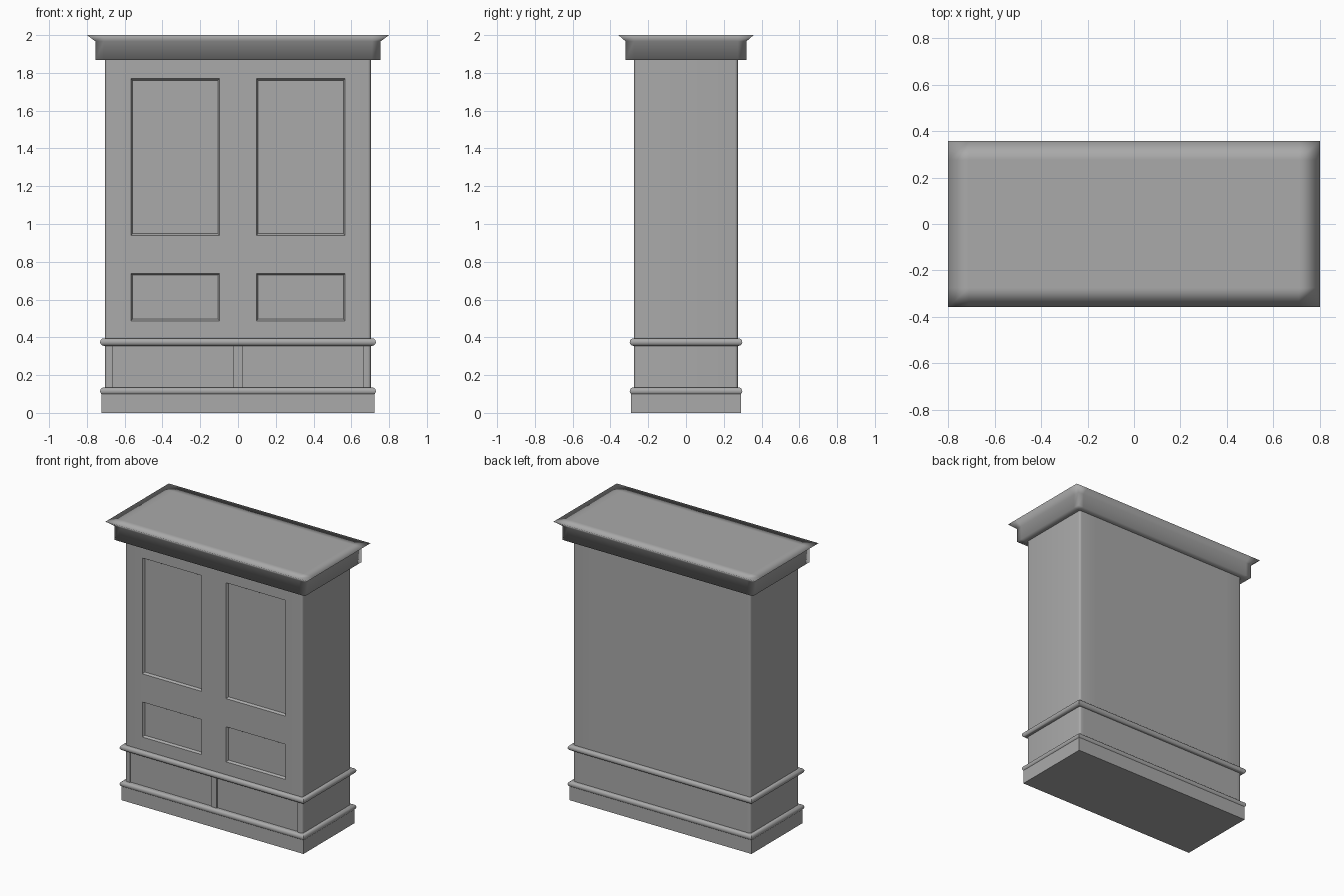
import bpy
import bmesh
import math
from mathutils import Vector

if "Cube" in bpy.data.objects:
    bpy.data.objects.remove(bpy.data.objects["Cube"], do_unlink=True)

grey = bpy.data.materials.new("painted grey")
grey.use_nodes = True
colour = (0.4, 0.4, 0.4, 1)
grey.diffuse_color = colour
grey.node_tree.nodes["Principled BSDF"].inputs["Base Color"].default_value = colour


def finish(bm, name, angle=40):
    bmesh.ops.recalc_face_normals(bm, faces=bm.faces)
    mesh = bpy.data.meshes.new(name)
    bm.to_mesh(mesh)
    bm.free()
    mesh.materials.append(grey)
    obj = bpy.data.objects.new(name, mesh)
    bpy.context.collection.objects.link(obj)
    bpy.ops.object.select_all(action="DESELECT")
    obj.select_set(True)
    bpy.context.view_layer.objects.active = obj
    bpy.ops.object.shade_smooth_by_angle(angle=math.radians(angle))
    return obj


def cut(bm, axis, places):
    normal = Vector([float(i == axis) for i in range(3)])
    for p in places:
        geom = bm.verts[:] + bm.edges[:] + bm.faces[:]
        bmesh.ops.bisect_plane(bm, geom=geom, plane_co=normal * p, plane_no=normal)


def loft(rings):
    """Stack rectangles given as (half width, half depth, height)."""
    bm = bmesh.new()
    loops = [[bm.verts.new((sx * w, sy * d, z))
              for sx, sy in ((-1, -1), (1, -1), (1, 1), (-1, 1))] for w, d, z in rings]
    for a, b in zip(loops, loops[1:]):
        for i in range(4):
            j = (i + 1) % 4
            bm.faces.new((a[i], a[j], b[j], b[i]))
    bm.faces.new(loops[0])
    bm.faces.new(loops[-1])
    return bm


def carcass(name, z0, z1, columns, rows, thickness, depth):
    """Box with rounded uprights and sunk panels on the front."""
    w, d = 0.703, 0.274
    bm = loft([(w, d, z0), (w, d, z1)])
    uprights = [e for e in bm.edges if abs(e.verts[0].co.z - e.verts[1].co.z) > 0.01]
    bmesh.ops.bevel(bm, geom=uprights, offset=0.015, segments=4, profile=0.5, affect="EDGES")
    cut(bm, 0, [x for c in columns for x in c])
    cut(bm, 2, [z for r in rows for z in r])
    bmesh.ops.recalc_face_normals(bm, faces=bm.faces)
    panels = []
    for f in bm.faces:
        c = f.calc_center_median()
        if (f.normal.y < -0.99 and any(a < c.x < b for a, b in columns)
                and any(a < c.z < b for a, b in rows)):
            panels.append(f)
    bmesh.ops.inset_individual(bm, faces=panels, thickness=thickness, depth=-depth)
    return finish(bm, name)


# Plinth
finish(loft([(0.722, 0.29, 0), (0.722, 0.29, 0.105)]), "plinth")

# Drawer section with two recessed drawer fronts
carcass("drawer_section", 0.1, 0.38, [(-0.665, -0.023), (0.023, 0.665)],
        [(0.125, 0.365)], 0.001, 0.008)

# Upper cupboard with tall and short door panels
carcass("cupboard", 0.37, 1.88, [(-0.567, -0.097), (0.097, 0.567)],
        [(0.487, 0.738), (0.94, 1.77)], 0.013, 0.016)

# Half-round mouldings
for name, middle in (("lower_moulding", 0.115), ("upper_moulding", 0.375)):
    r = 0.02
    rings = []
    for i in range(9):
        a = math.pi * (i / 8 - 0.5)
        swell = r * math.cos(a)
        rings.append((0.71 + swell, 0.278 + swell, middle + r * math.sin(a)))
    finish(loft(rings), name)

# Flared cornice, softly shaded with support cuts near the corners
cornice = loft([(0.755, 0.32, 1.867), (0.755, 0.32, 1.967), (0.8, 0.358, 2.0)])
cut(cornice, 0, (-0.71, 0.71))
cut(cornice, 1, (-0.275, 0.275))
finish(cornice, "cornice", 180)
